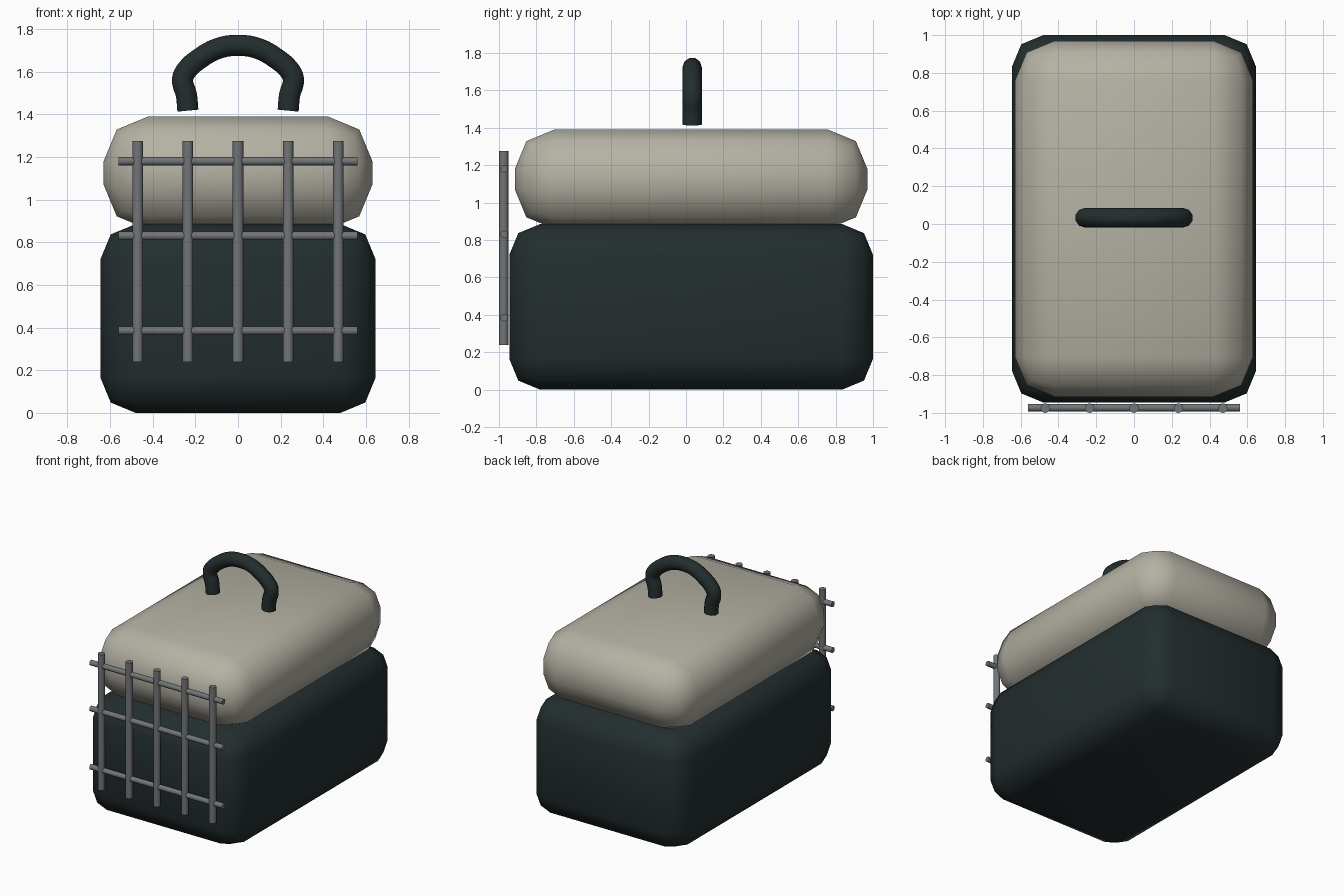
import bpy
import math
from mathutils import Vector

old = bpy.data.objects.get("Cube")
if old:
    bpy.data.objects.remove(old, do_unlink=True)


def material(name, rgb):
    m = bpy.data.materials.new(name)
    m.use_nodes = True
    m.diffuse_color = (*rgb, 1)
    m.node_tree.nodes["Principled BSDF"].inputs["Base Color"].default_value = (*rgb, 1)
    return m


DARK = material("dark_green", (0.017, 0.027, 0.028))
CREAM = material("warm_cream", (0.46, 0.44, 0.37))
STEEL = material("steel_grey", (0.17, 0.18, 0.19))


def finish(obj, name, mat, angle):
    obj.name = obj.data.name = name
    obj.data.materials.append(mat)
    bpy.ops.object.shade_smooth_by_angle(angle=math.radians(angle))
    return obj


def rounded_box(name, low, high, bevel, mat):
    low, high = Vector(low), Vector(high)
    bpy.ops.mesh.primitive_cube_add(size=1, location=(low + high) / 2)
    obj = bpy.context.object
    obj.scale = high - low
    bpy.ops.object.transform_apply(location=False, rotation=False, scale=True)
    mod = obj.modifiers.new("rounding", "BEVEL")
    mod.width = bevel
    mod.segments = 2
    bpy.ops.object.modifier_apply(modifier=mod.name)
    return finish(obj, name, mat, 80)


def rod(name, centre, length, radius, rotation):
    bpy.ops.mesh.primitive_cylinder_add(vertices=16, radius=radius, depth=length,
                                        location=centre, rotation=rotation)
    return finish(bpy.context.object, name, STEEL, 40)


# Carrier body and lid
rounded_box("body", (-0.645, -0.945, 0), (0.645, 1.0, 0.885), 0.165, DARK)
rounded_box("lid", (-0.63, -0.915, 0.86), (0.63, 0.97, 1.39), 0.21, CREAM)

# Door grille
for i in range(5):
    rod(f"upright_bar_{i + 1}", ((i - 2) * 0.235, -0.975, 0.757), 1.035, 0.025, (0, 0, 0))
for i, z in enumerate((0.385, 0.83, 1.18)):
    rod(f"cross_bar_{i + 1}", (0, -0.973, z), 1.12, 0.02, (0, math.pi / 2, 0))

# Carrying handle: a half path mirrored, swept with a round section
half = [(0.235, 1.417), (0.242, 1.49), (0.26, 1.565), (0.238, 1.61),
        (0.18, 1.661), (0.095, 1.708)]
path = half + [(0, 1.723)] + [(-x, z) for x, z in reversed(half)]
curve = bpy.data.curves.new("handle", "CURVE")
curve.dimensions = "3D"
curve.bevel_depth = 0.052
curve.bevel_resolution = 3
curve.resolution_u = 4
curve.use_fill_caps = True
spline = curve.splines.new("BEZIER")
spline.bezier_points.add(len(path) - 1)
for point, (x, z) in zip(spline.bezier_points, path):
    point.co = (x, 0.033, z)
    point.handle_left_type = point.handle_right_type = "AUTO"
handle = bpy.data.objects.new("handle", curve)
bpy.context.collection.objects.link(handle)
bpy.ops.object.select_all(action="DESELECT")
handle.select_set(True)
bpy.context.view_layer.objects.active = handle
bpy.ops.object.convert(target="MESH")
finish(bpy.context.object, "handle", DARK, 60)
